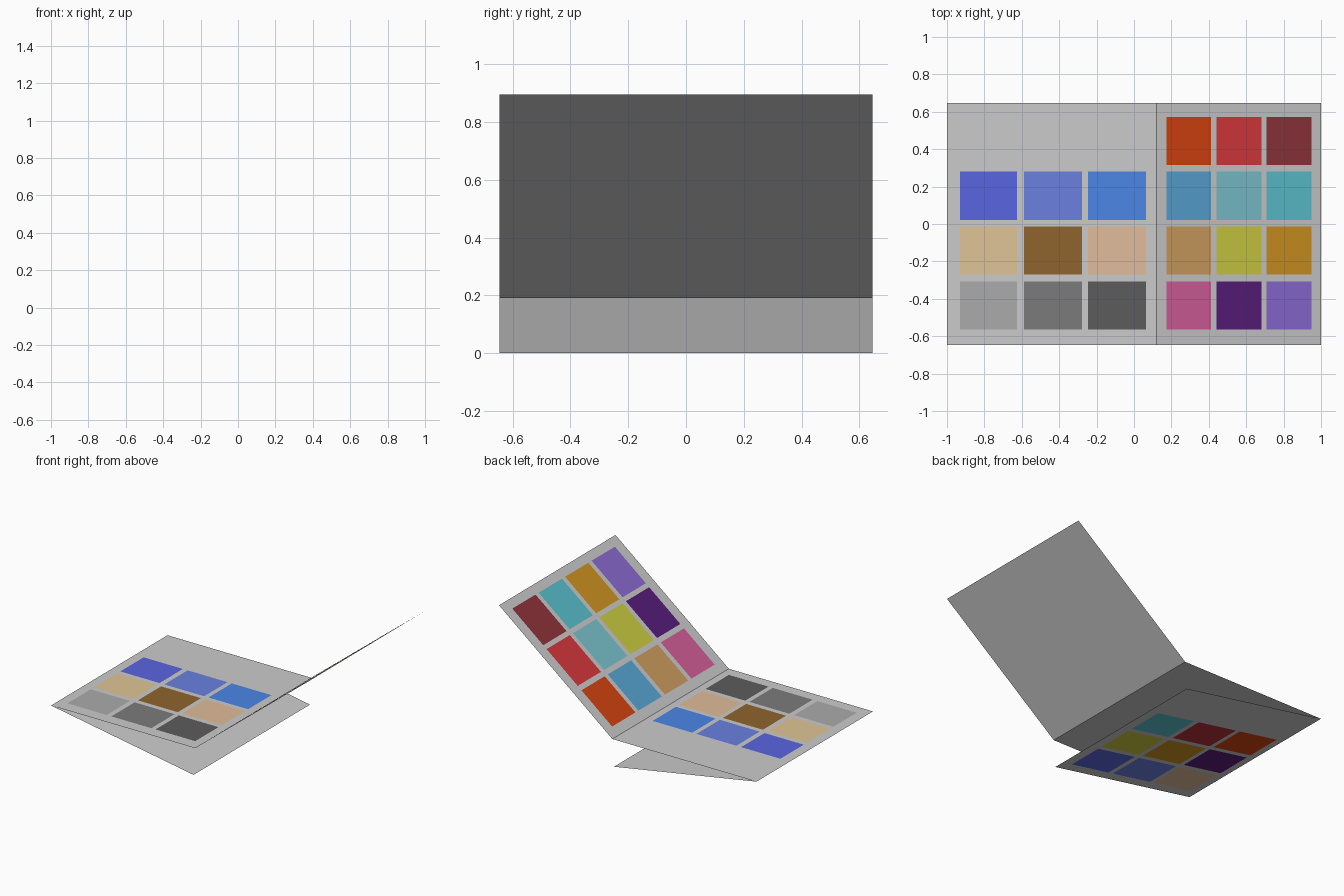
import bpy
from mathutils import Vector

if "Cube" in bpy.data.objects:
    bpy.data.objects.remove(bpy.data.objects["Cube"])

HALF = 0.646                      # half depth of the sheet
FOLDS = [(0.107, 0.0), (-1.0, 0.191), (0.12, 0.191), (1.0, 0.895)]
COLUMNS = [(0.07, 0.375), (0.412, 0.722), (0.755, 1.063)]
ROWS = [(-0.565, -0.307), (-0.271, -0.013), (0.022, 0.281), (0.315, 0.573)]
Y = Vector((0, 1, 0))


def mesh_object(name, verts, faces):
    mesh = bpy.data.meshes.new(name)
    mesh.from_pydata(verts, [], faces)
    obj = bpy.data.objects.new(name, mesh)
    bpy.context.collection.objects.link(obj)
    return obj


def paint(obj, code):
    mat = bpy.data.materials.get("ink_" + code) or bpy.data.materials.new("ink_" + code)
    srgb = [min(1, int(code[i:i + 2], 16) / 255 * 1.12) for i in (0, 2, 4)]
    mat.diffuse_color = [c / 12.92 if c < 0.04 else ((c + 0.055) / 1.055) ** 2.4
                         for c in srgb] + [1]
    mat.use_nodes = True
    mat.node_tree.nodes["Principled BSDF"].inputs["Base Color"].default_value = mat.diffuse_color
    obj.data.materials.append(mat)


# Folded sheet: one strip with three panels
verts = [(x, s * HALF, z) for x, z in FOLDS for s in (-1, 1)]
faces = [(2 * i, 2 * i + 2, 2 * i + 3, 2 * i + 1) for i in range(3)]
mesh_object("folded_sheet", verts, faces)

# Colour swatches for each panel, rows listed from front to back
SWATCHES = {
    "lower": ["505AC8 5F73C8 C8A88A", "B8B73A BA831E 4E196E", "51ADB9 A02A30 BE3C0F"],
    "middle": ["999999 6E6E6E 525252", "C8B087 805A28 C8A88A", "505AC8 5F73C8 4478CD"],
    "raised": ["BE548A 4E196E 7D5FBC", "B88C54 B8B73A BA831E",
               "4E94BE 6EAFB7 51ADB9", "BE3C0F C03235 802E34"],
}

for i, (panel, rows) in enumerate(SWATCHES.items()):
    start, end = (Vector((p[0], 0, p[1])) for p in FOLDS[i:i + 2])
    along = (end - start).normalized()
    origin = start + along.cross(Y) * 0.003
    for r, codes in enumerate(rows):
        for c, code in enumerate(codes.split()):
            (u0, u1), (v0, v1) = COLUMNS[c], ROWS[r]
            corners = [origin + along * u + Y * v
                       for u, v in ((u0, v0), (u1, v0), (u1, v1), (u0, v1))]
            paint(mesh_object(f"{panel}_swatch_{r}_{c}", corners, [(0, 1, 2, 3)]), code)
